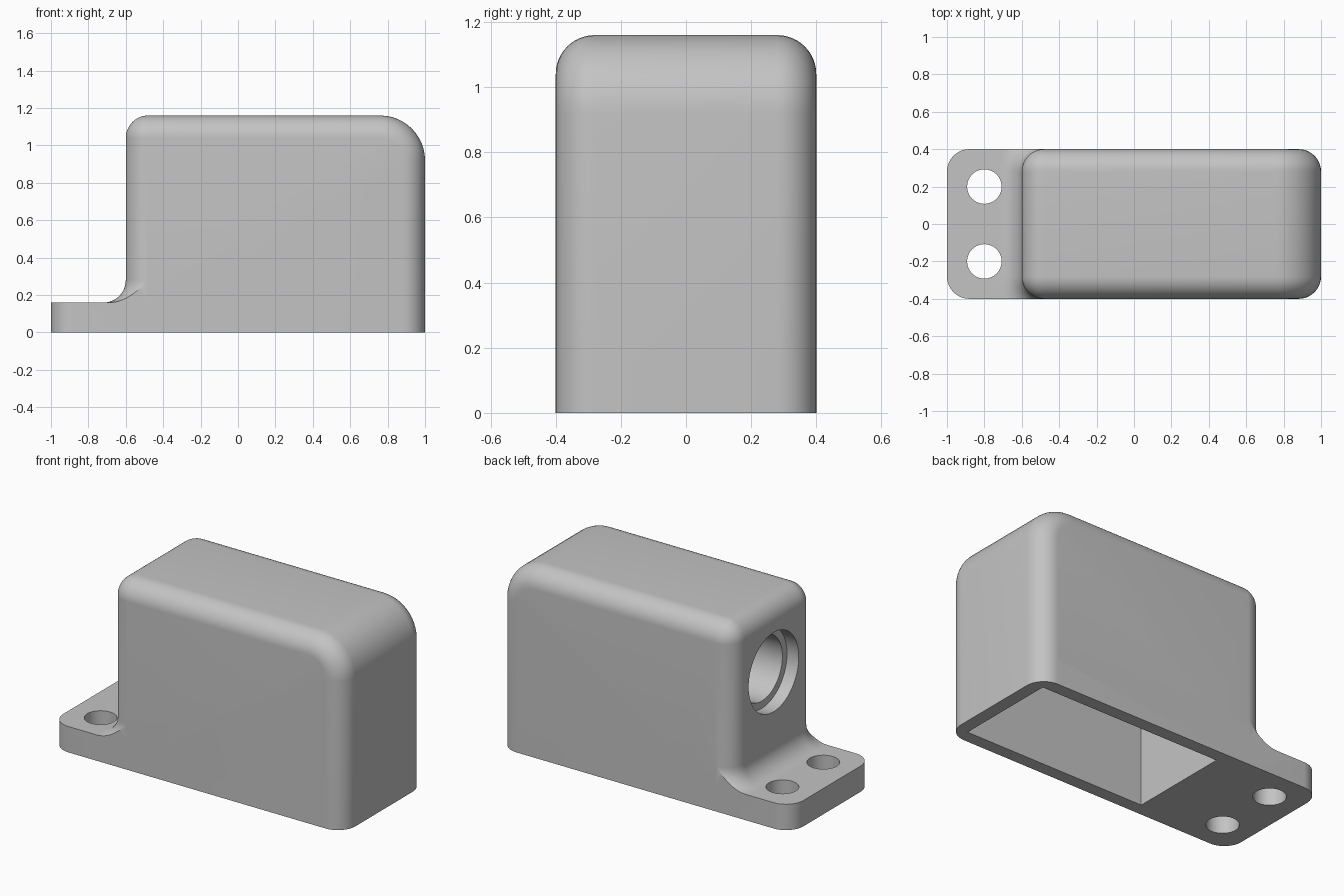
import bpy, bmesh
from math import sin, cos, radians, pi

if "Cube" in bpy.data.objects:
    bpy.data.objects.remove(bpy.data.objects["Cube"], do_unlink=True)

STEPS = 12      # segments per quarter round
R = 0.12        # general fillet radius
HALF = 0.4      # half width in y
LIP = 0.16      # mounting flange thickness

grey = bpy.data.materials.new("plain_grey")
grey.use_nodes = True
GREY = (0.55, 0.55, 0.55, 1)
grey.diffuse_color = GREY
grey.node_tree.nodes["Principled BSDF"].inputs["Base Color"].default_value = GREY


def arc(cx, cy, r, start, end):
    angles = [radians(start + (end - start) * k / STEPS) for k in range(STEPS + 1)]
    return [(cx + r * cos(a), cy + r * sin(a)) for a in angles]


def loft(name, rings):
    """Skin equal-length closed rings of 3D points and cap both ends."""
    bm = bmesh.new()
    loops = [[bm.verts.new(p) for p in ring] for ring in rings]
    n = len(loops[0])
    for a, b in zip(loops, loops[1:]):
        for k in range(n):
            bm.faces.new((a[k], a[(k + 1) % n], b[(k + 1) % n], b[k]))
    bm.faces.new(loops[0])
    bm.faces.new(loops[-1])
    bmesh.ops.remove_doubles(bm, verts=bm.verts, dist=1e-5)
    bmesh.ops.recalc_face_normals(bm, faces=bm.faces)
    mesh = bpy.data.meshes.new(name)
    bm.to_mesh(mesh)
    bm.free()
    mesh.materials.append(grey)
    obj = bpy.data.objects.new(name, mesh)
    bpy.context.collection.objects.link(obj)
    return obj


def box(name, x0, x1, y, z0, z1):
    plan = [(x0, -y), (x1, -y), (x1, y), (x0, y)]
    return loft(name, [[(px, py, z) for px, py in plan] for z in (z0, z1)])


def cylinder(name, r, axis, a, b, u, v):
    circle = [(u + r * cos(2 * pi * k / 64), v + r * sin(2 * pi * k / 64)) for k in range(64)]
    if axis == "x":
        return loft(name, [[(h, p, q) for p, q in circle] for h in (a, b)])
    return loft(name, [[(p, q, h) for p, q in circle] for h in (a, b)])


def combine(target, tool, operation):
    mod = target.modifiers.new(operation.lower(), "BOOLEAN")
    mod.operation, mod.solver, mod.object = operation, "EXACT", tool
    bpy.context.view_layer.objects.active = target
    bpy.ops.object.modifier_apply(modifier=mod.name)
    bpy.data.objects.remove(tool, do_unlink=True)


# Housing: side outline swept across y, shrinking at both ends for the rounds
def side_outline(inset):
    return ([(-0.6 + inset, 0)] + arc(-0.48, 1.04, R - inset, 180, 90)
            + arc(0.76, 0.92, 0.24 - inset, 90, 0) + [(1 - inset, 0)])


rings = []
for side in (-1, 1):
    for k in range(STEPS + 1):
        t = radians(90 * (k if side > 0 else STEPS - k) / STEPS)
        y = side * (HALF - R + R * sin(t))
        rings.append([(x, y, z) for x, z in side_outline(R - R * cos(t))])
housing = loft("housing", rings)

# Mounting flange: rounded plate under the whole length
inner = HALF - R
plan = (arc(-0.88, -inner, R, 270, 180) + arc(-0.88, inner, R, 180, 90)
        + arc(0.88, inner, R, 90, 0) + arc(0.88, -inner, R, 0, -90))
flange = loft("flange", [[(x, y, z) for x, y in plan] for z in (0, LIP)])


# Concave fillet where the housing meets the flange
def skirt_ring(d, z):
    pts = ([(-0.3, -HALF - d)] + arc(-0.48, -inner, R + d, 270, 180)
           + arc(-0.48, inner, R + d, 180, 90) + [(-0.3, HALF + d)])
    return [(x, y, z) for x, y in pts]


rings = [skirt_ring(-0.01, LIP + R + 0.005)]
for k in range(STEPS + 1):
    t = radians(90 * k / STEPS)
    rings.append(skirt_ring(R - R * cos(t), LIP + R - R * sin(t)))
rings.append(skirt_ring(R, 0.1))
fillet = loft("fillet", rings)
combine(fillet, box("fillet_trim", -0.9, -0.2, HALF, 0.05, 0.4), "INTERSECT")

combine(housing, flange, "UNION")
combine(housing, fillet, "UNION")

# Hollow inside, stepped cable port and mounting holes
combine(housing, box("cavity", -0.32, 0.92, 0.32, -0.1, 1.08), "DIFFERENCE")
combine(housing, cylinder("port_recess", 0.245, "x", -0.8, -0.52, 0, 0.74), "DIFFERENCE")
combine(housing, cylinder("port_bore", 0.2, "x", -0.7, -0.2, 0, 0.74), "DIFFERENCE")
for y in (-0.2, 0.2):
    combine(housing, cylinder("mounting_hole", 0.092, "z", -0.1, 0.3, -0.8, y), "DIFFERENCE")

# Smooth rounds, crisp edges
bpy.ops.object.select_all(action="DESELECT")
housing.select_set(True)
bpy.context.view_layer.objects.active = housing
bpy.ops.object.shade_smooth_by_angle(angle=radians(25))
